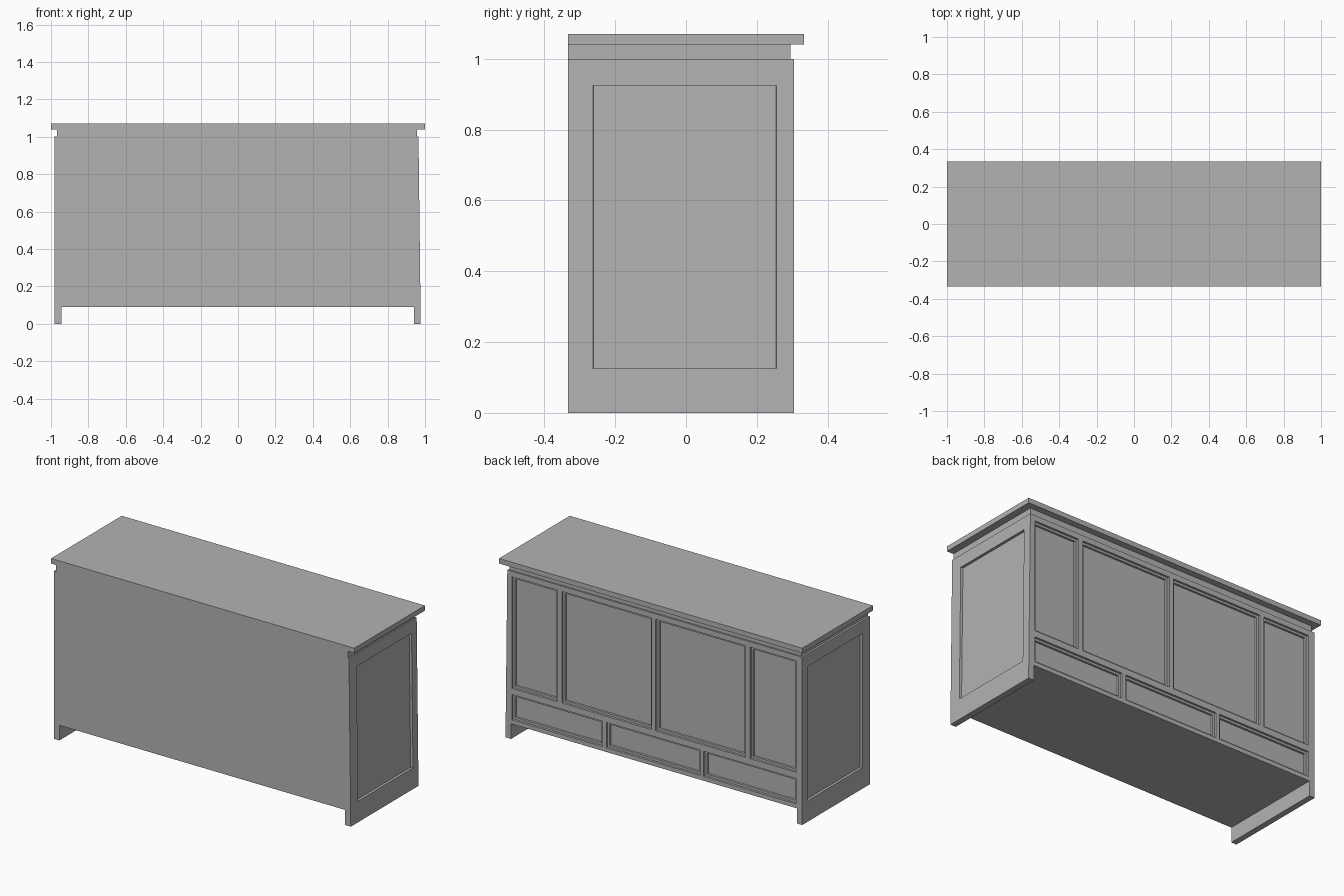
import bpy, bmesh
from mathutils import Vector

cube = bpy.data.objects.get("Cube")
if cube:
    bpy.data.objects.remove(cube, do_unlink=True)

# One plain grey paint for the whole cabinet
paint = bpy.data.materials.new("grey_paint")
paint.use_nodes = True
paint.diffuse_color = (0.45, 0.45, 0.45, 1)
paint.node_tree.nodes["Principled BSDF"].inputs["Base Color"].default_value = paint.diffuse_color


def slab(name, x, y, z, normal=None, openings=(), steps=(), shape=None):
    """Box with optional stepped recesses cut into the side facing normal.
    openings: (u range, z range), where u is x or y along that side.
    steps: (ledge width, depth) pairs, from outside to inside."""
    bm = bmesh.new()
    bmesh.ops.create_cube(bm, size=1)
    for v in bm.verts:
        v.co = [r[0] if c < 0 else r[1] for c, r in zip(v.co, (x, y, z))]
    if openings:
        n = Vector(normal)
        axis = 1 if n.x else 0
        for u, h in openings:
            for i, cuts in ((axis, u), (2, h)):
                for c in cuts:
                    point, direction = Vector(), Vector()
                    point[i], direction[i] = c, 1
                    geom = bm.verts[:] + bm.edges[:] + bm.faces[:]
                    bmesh.ops.bisect_plane(bm, geom=geom, dist=1e-5,
                                           plane_co=point, plane_no=direction)
        bm.normal_update()
        for u, h in openings:
            picked = []
            for f in bm.faces:
                c = f.calc_center_median()
                if f.normal.dot(n) > 0.9 and u[0] < c[axis] < u[1] and h[0] < c.z < h[1]:
                    picked.append(f)
            for ledge, depth in steps:
                if ledge:
                    bmesh.ops.inset_individual(bm, faces=picked, thickness=ledge,
                                               use_even_offset=True)
                bmesh.ops.inset_individual(bm, faces=picked, thickness=0.0005,
                                           depth=-depth, use_even_offset=True)
    if shape:
        for v in bm.verts:
            shape(v.co)
    mesh = bpy.data.meshes.new(name)
    bm.to_mesh(mesh)
    bm.free()
    mesh.materials.append(paint)
    obj = bpy.data.objects.new(name, mesh)
    bpy.context.collection.objects.link(obj)
    return obj


def lean_in(co):
    # The left side leans inward slightly toward the top
    if co.x > 0.95:
        co.x -= 0.012 * co.z


FRONT, BACK = -0.333, 0.305
width = (-0.945, 0.94)

# Main body and stacked top
slab("cabinet_body", width, (FRONT, 0.27), (0.09, 1.0))
slab("neck_moulding", (-0.968, 0.957), (FRONT, 0.295), (1.0, 1.04))
slab("table_top", (-1, 1), (FRONT, 0.333), (1.04, 1.07))

# Side boards that reach the floor, each with one sunken panel
side_panel = [((-0.262, 0.255), (0.125, 0.925))]
slab("right_side_board", (-0.98, -0.945), (FRONT, BACK), (0, 1.0),
     (-1, 0, 0), side_panel, [(0, 0.015)])
slab("left_side_board", (0.94, 0.977), (FRONT, BACK), (0, 1.0),
     (1, 0, 0), side_panel, [(0, 0.015)], lean_in)

# Panelled face: four doors above three drawers
profile = [(0, 0.012), (0.013, 0.012)]
doors = [(-0.938, -0.635), (-0.605, -0.013), (0.013, 0.605), (0.635, 0.935)]
drawers = [(-0.938, -0.33), (-0.306, 0.312), (0.338, 0.935)]
slab("door_row", width, (0.27, BACK), (0.285, 1.0), (0, 1, 0),
     [(d, (0.303, 0.968)) for d in doors], profile)
slab("drawer_row", width, (0.27, BACK), (0.09, 0.285), (0, 1, 0),
     [(d, (0.115, 0.266)) for d in drawers], profile)
